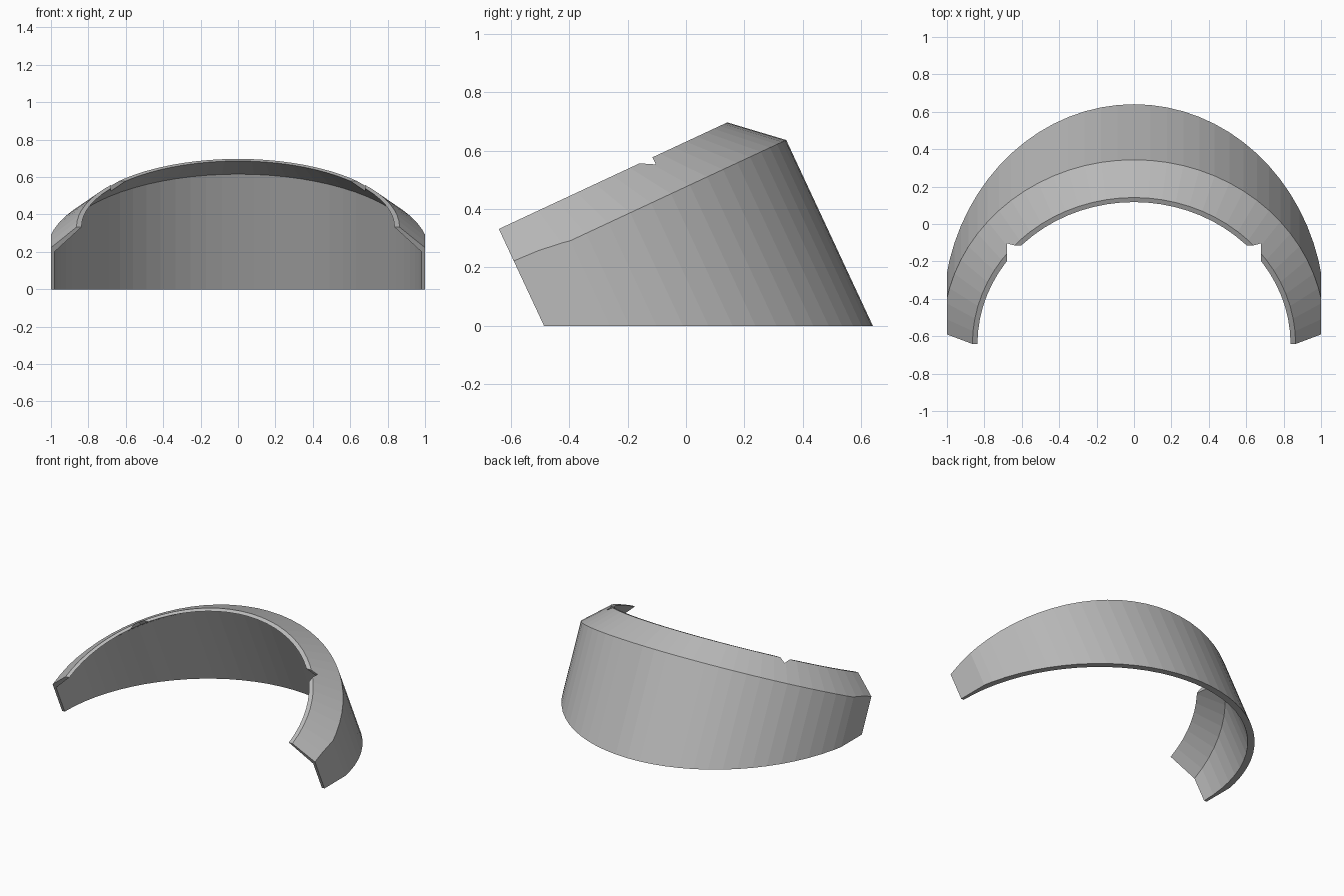
import bpy, bmesh, math
from mathutils import Matrix, Vector

cube = bpy.data.objects.get("Cube")
if cube:
    bpy.data.objects.remove(cube, do_unlink=True)

TILT = Matrix.Rotation(math.radians(25), 4, 'X')
CENTRE = -0.441      # ring centre along the tilted depth axis
SEGMENTS = 36        # facets in the half ring

grey = bpy.data.materials.new("plain_grey")
grey.use_nodes = True
colour = (0.5, 0.5, 0.5, 1)
grey.diffuse_color = colour
grey.node_tree.nodes["Principled BSDF"].inputs["Base Color"].default_value = colour


def add_object(name, bm):
    bmesh.ops.recalc_face_normals(bm, faces=bm.faces)
    mesh = bpy.data.meshes.new(name)
    bm.to_mesh(mesh)
    bm.free()
    mesh.materials.append(grey)
    obj = bpy.data.objects.new(name, mesh)
    bpy.context.collection.objects.link(obj)
    return obj


def clip(bm, point, normal):
    """Remove everything on the normal's side and cap the cut."""
    geom = bm.verts[:] + bm.edges[:] + bm.faces[:]
    cut = bmesh.ops.bisect_plane(bm, geom=geom, plane_co=point, plane_no=normal,
                                 clear_outer=True)["geom_cut"]
    edges = [e for e in cut if isinstance(e, bmesh.types.BMEdge)]
    bmesh.ops.holes_fill(bm, edges=edges, sides=0)


# Half ring: straight wall with a sloped upper lip, as (radius, height)
profile = [(1.0214, -0.5), (1.0214, 0.432), (0.864, 0.572),
           (0.837, 0.572), (0.98, 0.428), (0.98, -0.5)]
bm = bmesh.new()
rings = []
for i in range(SEGMENTS + 1):
    a = math.pi * i / SEGMENTS
    rings.append([bm.verts.new((r * math.cos(a), CENTRE + r * math.sin(a), h))
                  for r, h in profile])
n = len(profile)
for lower, upper in zip(rings, rings[1:]):
    for k in range(n):
        j = (k + 1) % n
        bm.faces.new((lower[k], lower[j], upper[j], upper[k]))
bm.faces.new(rings[0])
bm.faces.new(rings[-1])

# Lean the ring forward, then trim the base and the flat sides
bm.transform(TILT)
clip(bm, Vector((0, 0, 0)), Vector((0, 0, -1)))
for side in (-1, 1):
    clip(bm, Vector((side, 0, 0)), Vector((side, 0, 0)))
band = add_object("curved_band", bm)

# Square cutter that leaves the two small notches in the lip
bm = bmesh.new()
bmesh.ops.create_cube(bm, size=1, matrix=TILT @ Matrix.Translation((0, -0.36, 0.5))
                      @ Matrix.Diagonal((1.36, 1, 1, 1)))
cutter = add_object("notch_cutter", bm)
cutter.hide_render = True
notch = band.modifiers.new("notches", 'BOOLEAN')
notch.operation = 'DIFFERENCE'
notch.solver = 'EXACT'
notch.object = cutter
bpy.context.view_layer.objects.active = band
bpy.ops.object.modifier_apply(modifier=notch.name)
bpy.data.objects.remove(cutter, do_unlink=True)
